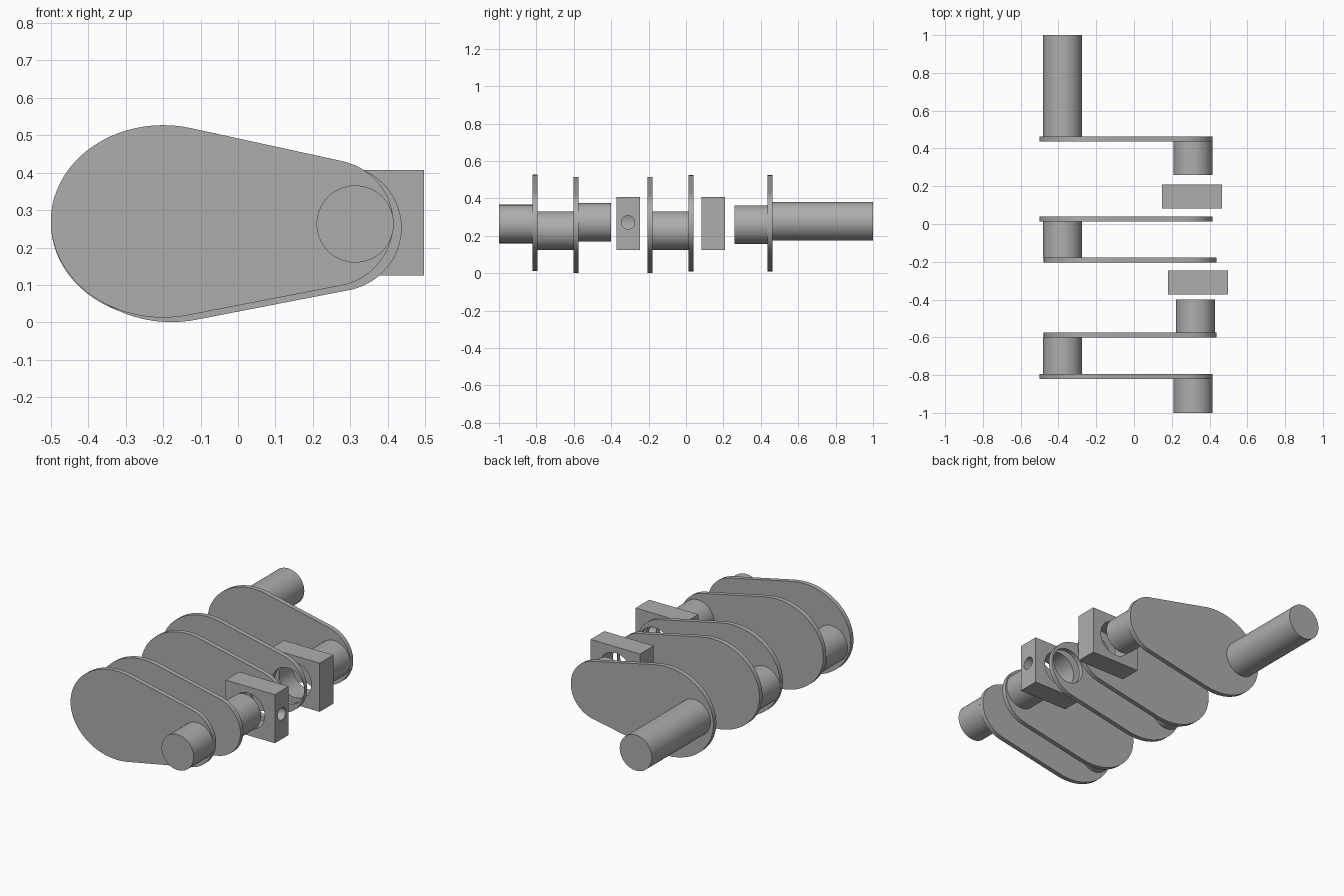
import bpy, bmesh
from math import sin, cos, pi, acos, radians

if "Cube" in bpy.data.objects:
    bpy.data.objects.remove(bpy.data.objects["Cube"], do_unlink=True)

steel = bpy.data.materials.new("grey_steel")
steel.use_nodes = True
GREY = (0.42, 0.42, 0.42, 1)
steel.diffuse_color = GREY
steel.node_tree.nodes["Principled BSDF"].inputs["Base Color"].default_value = GREY


def prism(name, outline, y0, y1):
    """Extrude an (x, z) outline from y0 to y1."""
    bm = bmesh.new()
    face = bm.faces.new([bm.verts.new((x, y0, z)) for x, z in outline])
    ext = bmesh.ops.extrude_face_region(bm, geom=[face])
    moved = [g for g in ext["geom"] if isinstance(g, bmesh.types.BMVert)]
    bmesh.ops.translate(bm, verts=moved, vec=(0, y1 - y0, 0))
    bmesh.ops.recalc_face_normals(bm, faces=bm.faces)
    mesh = bpy.data.meshes.new(name)
    bm.to_mesh(mesh)
    bm.free()
    mesh.materials.append(steel)
    obj = bpy.data.objects.new(name, mesh)
    bpy.context.collection.objects.link(obj)
    return obj


def arc(cx, cz, rx, rz, a0, a1, n):
    return [(cx + rx * cos(a0 + (a1 - a0) * i / n),
             cz + rz * sin(a0 + (a1 - a0) * i / n)) for i in range(n + 1)]


def round_bar(name, x, z, r, y0, y1):
    return prism(name, arc(x, z, r, r, 0, 2 * pi, 64)[:-1], y0, y1)


def cut(obj, cutter):
    mod = obj.modifiers.new("cut", 'BOOLEAN')
    mod.operation = 'DIFFERENCE'
    mod.solver = 'EXACT'
    mod.object = cutter
    select(obj)
    bpy.ops.object.modifier_apply(modifier=mod.name)
    bpy.data.objects.remove(cutter, do_unlink=True)


def select(obj):
    bpy.ops.object.select_all(action='DESELECT')
    obj.select_set(True)
    bpy.context.view_layer.objects.active = obj


R = 0.103          # shaft radius
parts = []

# Crank webs: broad counterweight end tapering to a small rounded end
t = acos(0.235)
web_outline = (arc(-0.2, 0.27, 0.3, 0.257, t, 2 * pi - t, 44)
               + arc(0.24, 0.265, 0.175, 0.17, -t, t, 28))
webs = [("front_web", -0.82, 0, 0, False),
        ("second_web", -0.602, 0.022, -0.012, False),
        ("third_web", -0.205, 0.022, -0.012, True),
        ("fourth_web", 0.014, 0, -0.003, True),
        ("rear_web", 0.436, 0, -0.003, False)]
for name, y, dx, dz, bored in webs:
    web = prism(name, [(x + dx, z + dz) for x, z in web_outline], y, y + 0.027)
    if bored:
        cut(web, round_bar("bore_cutter", 0.312 + dx / 2, 0.262, R, y - 0.1, y + 0.1))
    parts.append(web)

# Shaft journals and crank pins
for name, x, z, y0, y1 in [
        ("front_journal", 0.313, 0.263, -1, -0.82),
        ("front_crank_pin", -0.378, 0.227, -0.793, -0.602),
        ("middle_journal", 0.325, 0.272, -0.575, -0.4),
        ("middle_crank_pin", -0.378, 0.227, -0.178, 0.014),
        ("rear_journal", 0.312, 0.259, 0.26, 0.436),
        ("output_shaft", -0.378, 0.278, 0.463, 1)]:
    parts.append(round_bar(name, x, z, R, y0, y1))

# Bearing blocks with a bore along the shaft
for name, x0, y0, bore_x in [("front_bearing_block", 0.18, -0.372, 0.328),
                             ("rear_bearing_block", 0.149, 0.083, 0.308)]:
    x1, y1 = x0 + 0.317, y0 + 0.125
    block = prism(name, [(x0, 0.125), (x1, 0.125), (x1, 0.407), (x0, 0.407)], y0, y1)
    cut(block, round_bar("bore_cutter", bore_x, 0.268, R, y0 - 0.1, y1 + 0.1))
    parts.append(block)

# Oil hole through the outer side of the front block
bpy.ops.mesh.primitive_cylinder_add(vertices=32, radius=0.036, depth=0.25,
                                    location=(0.48, -0.31, 0.272),
                                    rotation=(0, pi / 2, 0))
cut(bpy.data.objects["front_bearing_block"], bpy.context.object)

for obj in parts:
    select(obj)
    bpy.ops.object.shade_smooth_by_angle(angle=radians(30))
